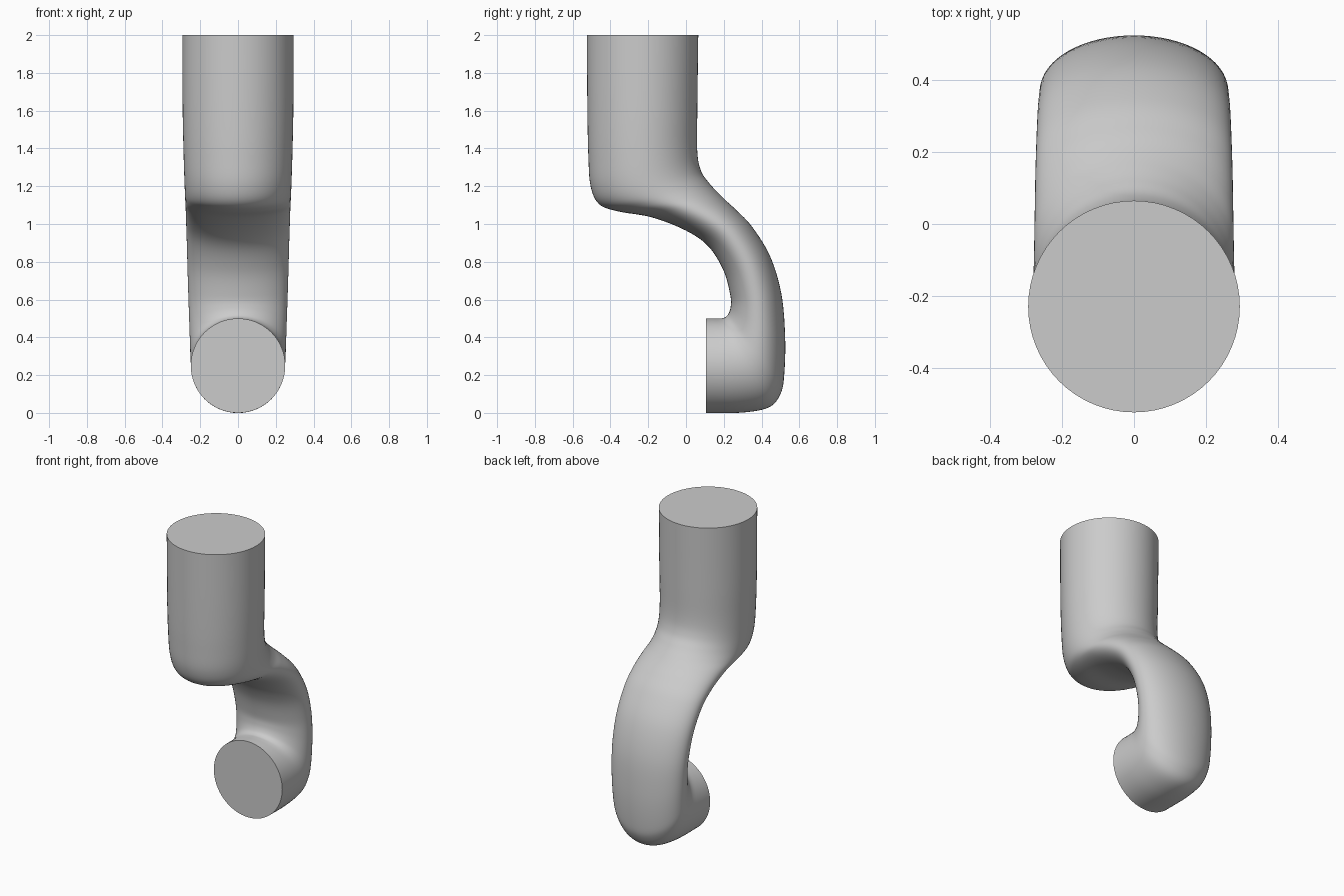
import bpy, bmesh, math
from mathutils import Vector

if "Cube" in bpy.data.objects:
    bpy.data.objects.remove(bpy.data.objects["Cube"])

SIDES, STEPS = 64, 6

# Cross-sections from the top opening to the lower opening:
# front/inner point (y, z), back/outer point (y, z), half width in x
SECTIONS = [Vector(s) for s in (
    (-.525, 2, .065, 2, .295),
    (-.522, 1.6, .06, 1.6, .293),
    (-.517, 1.36, .06, 1.38, .288),
    (-.505, 1.2, .08, 1.28, .284),
    (-.46, 1.105, .12, 1.22, .281),
    (-.36, 1.067, .165, 1.17, .279),
    (-.18, 1.035, .21, 1.125, .277),
    (0, .965, .27, 1.07, .275),
    (.12, .88, .35, .985, .272),
    (.2, .75, .445, .83, .268),
    (.235, .62, .505, .63, .263),
    (.236, .56, .525, .4, .258),
    (.222, .52, .52, .2, .254),
    (.2, .503, .5, .1, .252),
    (.175, .5, .44, .03, .25),
    (.14, .5, .3, .002, .25),
    (.105, .5, .105, 0, .25),
)]


def blend(a, b, c, d, t):
    """Smooth interpolation between sections b and c."""
    return b + .5 * t * (c - a + t * (2 * a - 5 * b + 4 * c - d + t * (3 * (b - c) + d - a)))


def smooth_sections(keys):
    padded = [2 * keys[0] - keys[1]] + keys + [2 * keys[-1] - keys[-2]]
    for i in range(len(keys) - 1):
        for k in range(STEPS):
            yield blend(*padded[i:i + 4], k / STEPS)
    yield keys[-1]


def ring(bm, section):
    """Elliptical ring spanning the inner and outer points."""
    y0, z0, y1, z1, width = section
    inner, outer = Vector((0, y0, z0)), Vector((0, y1, z1))
    mid, half = (inner + outer) / 2, (outer - inner) / 2
    verts = []
    for k in range(SIDES):
        a = math.tau * k / SIDES
        verts.append(bm.verts.new(mid + half * math.cos(a) + Vector((width * math.sin(a), 0, 0))))
    return verts


# Bent pipe lofted through the sections, with flat end caps
bm = bmesh.new()
rings = [ring(bm, s) for s in smooth_sections(SECTIONS)]
for r, s in zip(rings, rings[1:]):
    for k in range(SIDES):
        n = (k + 1) % SIDES
        bm.faces.new((r[k], r[n], s[n], s[k]))
bm.faces.new(rings[0])
bm.faces.new(rings[-1])
bmesh.ops.recalc_face_normals(bm, faces=bm.faces)
mesh = bpy.data.meshes.new("bent_pipe")
bm.to_mesh(mesh)
bm.free()
pipe = bpy.data.objects.new("bent_pipe", mesh)
bpy.context.collection.objects.link(pipe)

# Plain grey material
grey = bpy.data.materials.new("light_grey")
grey.use_nodes = True
grey.diffuse_color = (.6, .6, .6, 1)
grey.node_tree.nodes["Principled BSDF"].inputs["Base Color"].default_value = (.6, .6, .6, 1)
mesh.materials.append(grey)

# Smooth walls, sharp rims
bpy.ops.object.select_all(action="DESELECT")
pipe.select_set(True)
bpy.context.view_layer.objects.active = pipe
bpy.ops.object.shade_smooth_by_angle(angle=math.radians(40))
